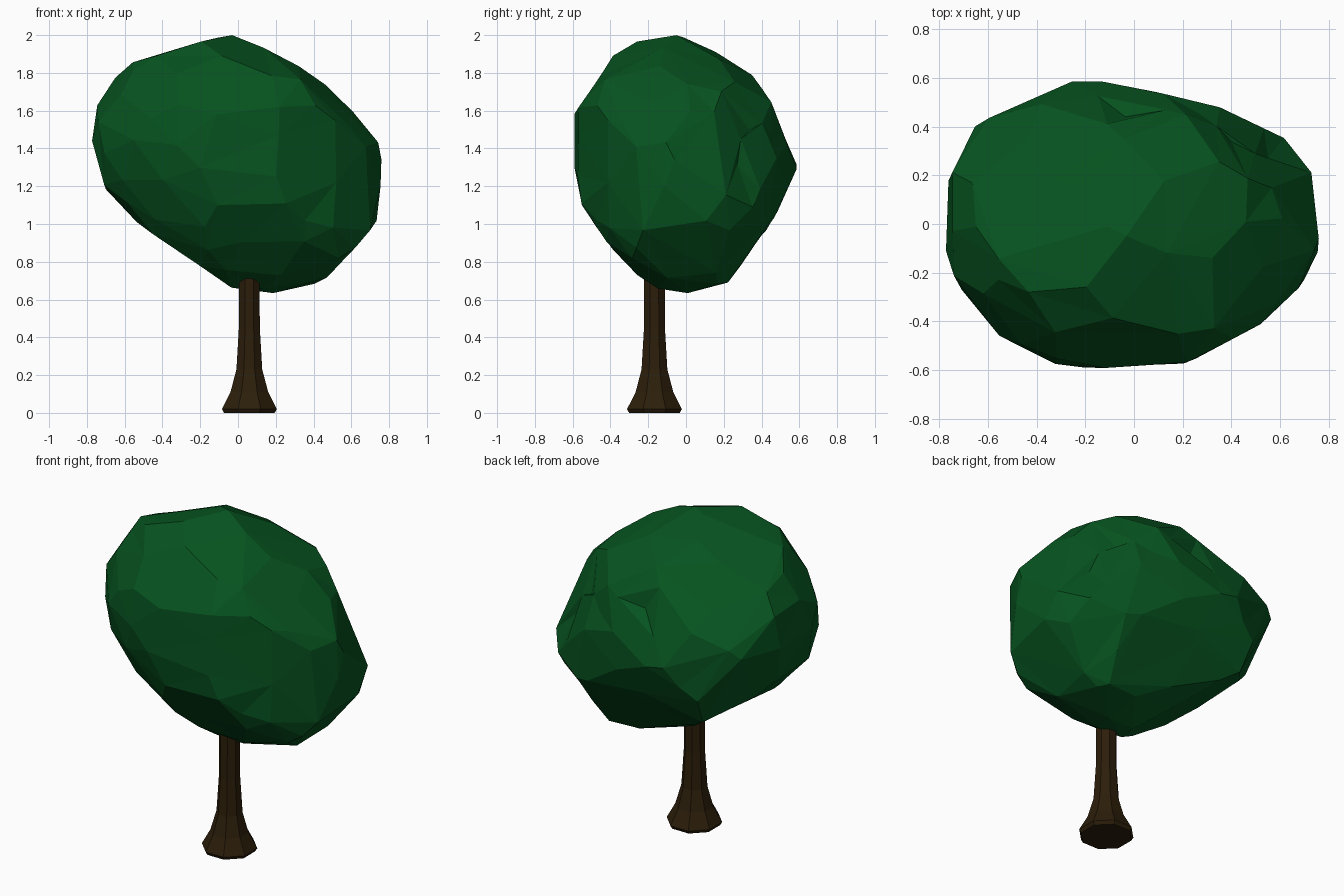
import bpy, bmesh, math
from mathutils import Vector, Matrix, noise

cube = bpy.data.objects.get("Cube")
if cube:
    bpy.data.objects.remove(cube, do_unlink=True)


def material(name, rgb):
    m = bpy.data.materials.new(name)
    m.use_nodes = True
    m.diffuse_color = (*rgb, 1)
    m.node_tree.nodes["Principled BSDF"].inputs["Base Color"].default_value = (*rgb, 1)
    return m


def finish(bm, name, mat):
    mesh = bpy.data.meshes.new(name)
    bmesh.ops.recalc_face_normals(bm, faces=bm.faces)
    bm.to_mesh(mesh)
    bm.free()
    mesh.materials.append(mat)
    obj = bpy.data.objects.new(name, mesh)
    bpy.context.collection.objects.link(obj)
    return obj


leaf_green = material("leaf green", (0.002, 0.087, 0.014))
bark_brown = material("bark brown", (0.025, 0.013, 0.003))

# The crown is trimmed by planes along a few rough profiles seen at different angles
MIDDLE = Vector((0, 0, 1))
CENTRE = Vector((0, 0, 1.32))
planes = []


def trim(turn, tilt, outline):
    """Add a cutting plane for each edge of a convex outline, turned about z, then tilted."""
    a, e = math.radians(turn), math.radians(tilt)
    across = Vector((math.cos(a), math.sin(a), 0))
    up = Vector((-math.sin(a) * math.sin(e), math.cos(a) * math.sin(e), math.cos(e)))
    for p, q in zip(outline, outline[1:] + outline[:1]):
        n = (across * (q[1] - p[1]) + up * (p[0] - q[0])).normalized()
        dist = n.dot(MIDDLE + across * p[0] + up * p[1] - CENTRE)
        planes.append((n, dist) if dist > 0 else (-n, -dist))


# Front, side and plan profiles
trim(0, 0, [(-.04, 1), (-.2, .97), (-.48, .88), (-.61, .83), (-.75, .62), (-.77, .44),
            (-.7, .18), (-.49, -.03), (-.03, -.34), (.22, -.36), (.46, -.3), (.73, 0),
            (.765, .36), (.69, .53), (.48, .74), (.29, .88), (.07, .97)])
trim(90, 0, [(-.05, 1), (-.26, .97), (-.35, .94), (-.59, .58), (-.595, .36), (-.55, .1),
             (-.4, -.12), (-.27, -.26), (-.15, -.34), (0, -.36), (.22, -.31), (.47, .04),
             (.59, .3), (.43, .7), (.21, .92)])
trim(0, 90, [(-.21, .6), (-.66, .41), (-.77, .15), (-.77, -.14), (-.7, -.29), (-.55, -.46),
             (-.35, -.57), (-.13, -.59), (.22, -.57), (.54, -.4), (.68, -.26), (.765, -.1),
             (.73, .22), (.59, .37), (.34, .48), (.16, .53)])
# Diagonal profiles
trim(35, 25, [(-.03, .93), (-.54, .86), (-.73, .6), (-.74, .42), (-.71, .25), (-.53, -.06),
              (-.35, -.24), (-.02, -.39), (.36, -.41), (.42, -.37), (.68, -.1), (.72, .03),
              (.51, .55), (.43, .69), (.11, .88)])
trim(215, 25, [(.3, .92), (-.02, .92), (-.17, .89), (-.44, .75), (-.53, .65), (-.73, .23),
               (-.69, .07), (-.41, -.29), (-.3, -.31), (.04, -.3), (.49, -.09), (.67, .07),
               (.74, .27), (.73, .41), (.67, .57), (.51, .81)])
trim(138, -25, [(-.01, .88), (-.33, .81), (-.58, .61), (-.68, .5), (-.69, .18), (-.63, -.07),
                (-.31, -.28), (-.05, -.37), (.26, -.26), (.56, -.07), (.77, .34), (.61, .52),
                (.27, .81), (.11, .86)])

# Tilted ellipsoid that rounds the crown between the profiles
TILT = Matrix(((.593, -.01, -.11), (-.01, .348, -.05), (-.11, -.05, .462))).inverted()

# Dents in the foliage: place, depth
DENTS = [(Vector(p), depth) for p, depth in [
    ((.5, .4, 1.55), .05),
    ((.62, .3, 1.35), .04),
    ((.25, .5, 1.48), .05),
    ((-.05, .5, 1.6), .05),
    ((.42, -.45, 1.05), .03),
]]


def crown_radius(d):
    r = 1.06 / math.sqrt(d.dot(TILT @ d))
    for n, dist in planes:
        k = n.dot(d)
        if k > 1e-4:
            r = min(r, dist / k)
    p = CENTRE + d * r
    for place, depth in DENTS:
        r -= depth * max(0, 1 - (p - place).length / .15)
    return r + .01 * min(.3, noise.noise(d * 4.5))


# Crown, reduced to irregular flat facets
bm = bmesh.new()
bmesh.ops.create_icosphere(bm, subdivisions=5, radius=1)
for v in bm.verts:
    d = v.co.normalized()
    v.co = CENTRE + d * crown_radius(d)
crown = finish(bm, "crown", leaf_green)
facets = crown.modifiers.new("facets", 'DECIMATE')
facets.ratio = 0.045

# Trunk: eight-sided rings flaring at the foot
SIDES = 8
bm = bmesh.new()
rings = []
for z, r in [(0, .145), (.02, .157), (.11, .108), (.23, .074), (.45, .06), (.85, .058)]:
    rings.append([bm.verts.new((.06 + r * math.cos(a), -.167 + r * math.sin(a), z))
                  for a in (math.tau * (k + .5) / SIDES for k in range(SIDES))])
for low, high in zip(rings, rings[1:]):
    for k in range(SIDES):
        m = (k + 1) % SIDES
        bm.faces.new((low[k], low[m], high[m], high[k]))
bm.faces.new(rings[0])
bm.faces.new(rings[-1])
finish(bm, "trunk", bark_brown)
